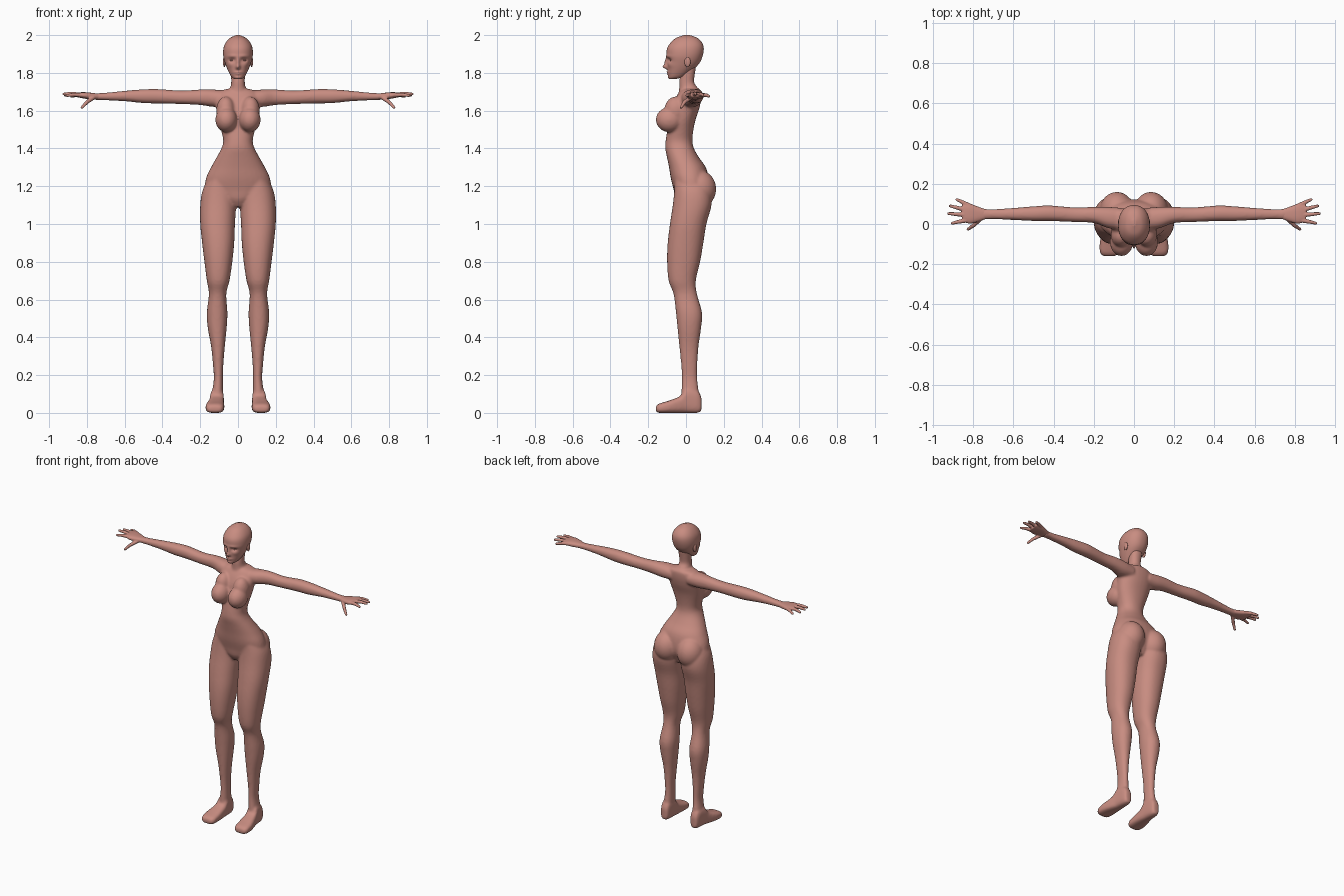
import bpy
import bmesh
import math
from mathutils import Vector, Matrix

default_cube = bpy.data.objects.get("Cube")
if default_cube:
    bpy.data.objects.remove(default_cube, do_unlink=True)

# One skin colour for the whole figure
SKIN = (0.58, 0.265, 0.22, 1.0)
skin = bpy.data.materials.new("rose_skin")
skin.use_nodes = True
skin.diffuse_color = SKIN
shader = next(n for n in skin.node_tree.nodes if n.type == 'BSDF_PRINCIPLED')
shader.inputs["Base Color"].default_value = SKIN
shader.inputs["Roughness"].default_value = 0.6


def refine(sections, steps):
    """Smooth interpolation between consecutive cross-sections."""
    result = []
    last = len(sections) - 1
    for i in range(last):
        before, start = sections[max(i - 1, 0)], sections[i]
        end, after = sections[i + 1], sections[min(i + 2, last)]
        for k in range(steps):
            t = k / steps
            result.append([
                b + 0.5 * t * (c - a + t * (2 * a - 5 * b + 4 * c - d + t * (3 * (b - c) + d - a)))
                for a, b, c, d in zip(before, start, end, after)])
    result.append(list(sections[last]))
    return result


def loft(bm, axis, sections, side=1, power=2.2, segments=32, steps=4):
    """Closed skin over sections (position, low_a, high_a, low_b, high_b)."""
    rings = []
    for t, a0, a1, b0, b1 in refine(sections, steps):
        ring = []
        for i in range(segments):
            angle = math.tau * i / segments
            c, s = math.cos(angle), math.sin(angle)
            a = (a0 + a1) / 2 + (a1 - a0) / 2 * math.copysign(abs(c) ** (2 / power), c)
            b = (b0 + b1) / 2 + (b1 - b0) / 2 * math.copysign(abs(s) ** (2 / power), s)
            x, y, z = {'x': (t, a, b), 'y': (a, t, b), 'z': (a, b, t)}[axis]
            ring.append(bm.verts.new((x * side, y, z)))
        rings.append(ring)
    for low, high in zip(rings, rings[1:]):
        for i in range(segments):
            j = (i + 1) % segments
            bm.faces.new((low[i], low[j], high[j], high[i]))
    bm.faces.new(rings[0])
    bm.faces.new(rings[-1])


def ellipsoid(bm, centre, radii, side=1, segments=32):
    x, y, z = centre
    matrix = Matrix.Translation((x * side, y, z)) @ Matrix.Diagonal((*radii, 1))
    bmesh.ops.create_uvsphere(bm, u_segments=segments, v_segments=segments // 2,
                              radius=1, matrix=matrix)


def digit(bm, points, radii, side):
    """Tapered finger with rounded joints."""
    joints = [Vector((x * side, y, z)) for x, y, z in points]
    for joint, radius in zip(joints, radii):
        ellipsoid(bm, joint, (radius, radius, radius), segments=16)
    for i in range(len(joints) - 1):
        span = joints[i + 1] - joints[i]
        matrix = (Matrix.Translation((joints[i] + joints[i + 1]) / 2)
                  @ span.to_track_quat('Z', 'Y').to_matrix().to_4x4())
        bmesh.ops.create_cone(bm, cap_ends=True, segments=16, radius1=radii[i],
                              radius2=radii[i + 1], depth=span.length, matrix=matrix)


def finish(bm, name, voxel=None, smoothing=0):
    bmesh.ops.recalc_face_normals(bm, faces=bm.faces)
    for face in bm.faces:
        face.smooth = True
    mesh = bpy.data.meshes.new(name)
    bm.to_mesh(mesh)
    bm.free()
    mesh.materials.append(skin)
    obj = bpy.data.objects.new(name, mesh)
    bpy.context.collection.objects.link(obj)
    if voxel:
        fuse = obj.modifiers.new("fuse", 'REMESH')
        fuse.mode = 'VOXEL'
        fuse.voxel_size = voxel
        fuse.use_smooth_shade = True
        blend = obj.modifiers.new("blend", 'SMOOTH')
        blend.factor = 0.5
        blend.iterations = smoothing
    return obj


# Profiles: torso and neck as (z, half width, front, back)
TORSO = [(1.09, .04, -.03, .08), (1.13, .1, -.055, .1), (1.18, .17, -.065, .12),
         (1.24, .17, -.08, .12), (1.3, .143, -.09, .105), (1.35, .115, -.1, .07),
         (1.4, .088, -.11, .042), (1.44, .078, -.108, .034), (1.49, .088, -.1, .038),
         (1.55, .105, -.09, .05), (1.61, .115, -.08, .07), (1.66, .12, -.06, .08),
         (1.7, .1, -.035, .08), (1.715, .06, -.02, .07)]
NECK = [(1.67, .06, -.04, .08), (1.72, .042, -.036, .062), (1.75, .036, -.036, .043),
        (1.8, .038, -.03, .048), (1.84, .04, -.02, .055)]
# Leg as (z, inner, outer, front, back)
LEG = [(1.25, .03, .15, -.06, .1), (1.18, .01, .187, -.062, .13), (1.1, .01, .2, -.07, .135),
       (1, .016, .2, -.085, .108), (.9, .02, .19, -.097, .092), (.8, .03, .178, -.1, .075),
       (.7, .045, .165, -.092, .052), (.63, .062, .154, -.066, .058),
       (.53, .056, .165, -.053, .085), (.45, .06, .16, -.045, .08),
       (.35, .07, .142, -.035, .066), (.25, .078, .132, -.025, .06),
       (.18, .08, .128, -.022, .06), (.1, .079, .138, -.025, .068), (.03, .08, .14, -.03, .07)]
# Foot as (y, inner, outer, sole, top)
FOOT = [(.082, .09, .13, .01, .08), (.06, .08, .14, 0, .12), (0, .075, .148, 0, .13),
        (-.03, .074, .155, 0, .09), (-.09, .072, .17, 0, .065), (-.14, .076, .17, 0, .05),
        (-.16, .09, .155, .005, .036)]
# Arm and palm as (x, front, back, bottom, top)
ARM = [(.06, -.03, .08, 1.62, 1.705), (.13, -.02, .085, 1.62, 1.712),
       (.2, .005, .085, 1.63, 1.712), (.3, .01, .083, 1.635, 1.706),
       (.42, .015, .092, 1.638, 1.714), (.5, .015, .088, 1.64, 1.713),
       (.6, .02, .08, 1.65, 1.705), (.7, .024, .074, 1.655, 1.695),
       (.76, .022, .077, 1.657, 1.692)]
PALM = [(.73, .028, .07, 1.66, 1.689), (.78, .01, .088, 1.66, 1.695),
        (.82, .002, .102, 1.665, 1.698), (.855, .015, .098, 1.672, 1.695)]
# Digits: points from knuckle to tip
DIGITS = [[(.82, .092, 1.682), (.85, .107, 1.682), (.882, .122, 1.676)],
          [(.84, .07, 1.684), (.88, .081, 1.686), (.915, .09, 1.682)],
          [(.84, .045, 1.685), (.885, .049, 1.69), (.922, .052, 1.688)],
          [(.835, .018, 1.683), (.87, .012, 1.685), (.905, .004, 1.68)],
          [(.765, .025, 1.67), (.8, -.008, 1.645), (.826, -.026, 1.617)]]

# Body: trunk, neck, limbs and soft forms fused into one surface
body = bmesh.new()
for profile in (TORSO, NECK):
    loft(body, 'z', [(z, -w, w, front, back) for z, w, front, back in profile])
for side in (1, -1):
    loft(body, 'z', LEG, side)
    loft(body, 'y', FOOT, side, power=3)
    loft(body, 'x', ARM, side)
    # Bust, upper chest and buttock
    ellipsoid(body, (.062, -.088, 1.552), (.058, .072, .066), side)
    ellipsoid(body, (.065, -.055, 1.6), (.05, .06, .075), side)
    ellipsoid(body, (.085, .068, 1.185), (.085, .092, .1), side)
finish(body, "body", voxel=.007, smoothing=7)

# Hands: palm with four fingers and a thumb
for side, name in ((1, "left_hand"), (-1, "right_hand")):
    hand = bmesh.new()
    loft(hand, 'x', PALM, side, power=2.5)
    for points in DIGITS:
        digit(hand, points, (.0115, .01, .0075), side)
    finish(hand, name, voxel=.0035, smoothing=3)

# Head: skull profile as (z, half width, front, back)
SKULL = [(1.767, .018, -.085, -.05), (1.78, .035, -.092, -.01), (1.81, .052, -.096, .03),
         (1.85, .068, -.099, .07), (1.89, .078, -.103, .088), (1.93, .077, -.1, .094),
         (1.96, .065, -.081, .085), (1.985, .042, -.052, .06), (2, .01, -.01, .02)]
# Facial relief as (x, z, x spread, z spread, push in y)
RELIEF = [(0, 1.832, .011, .012, -.022), (0, 1.856, .008, .022, -.013),
          (.032, 1.868, .018, .011, .013), (.03, 1.889, .026, .008, -.004),
          (0, 1.804, .019, .004, -.008), (0, 1.794, .016, .004, -.007),
          (0, 1.774, .018, .009, -.005), (.042, 1.842, .016, .014, -.004)]
head = bmesh.new()
loft(head, 'z', [(z, -w, w, front, back) for z, w, front, back in SKULL],
     segments=96, steps=8)
for vert in head.verts:
    x, y, z = vert.co
    if y < -.03:
        vert.co.y += sum(push * math.exp(-((abs(x) - cx) / rx) ** 2 - ((z - cz) / rz) ** 2)
                         for cx, cz, rx, rz, push in RELIEF)
finish(head, "head")

# Eyes and ears
for side, label in ((1, "left"), (-1, "right")):
    eye = bmesh.new()
    ellipsoid(eye, (.032, -.071, 1.867), (.015, .014, .007), side)
    finish(eye, label + "_eye")
    ear = bmesh.new()
    ellipsoid(ear, (.072, .008, 1.858), (.008, .016, .027), side)
    finish(ear, label + "_ear")
